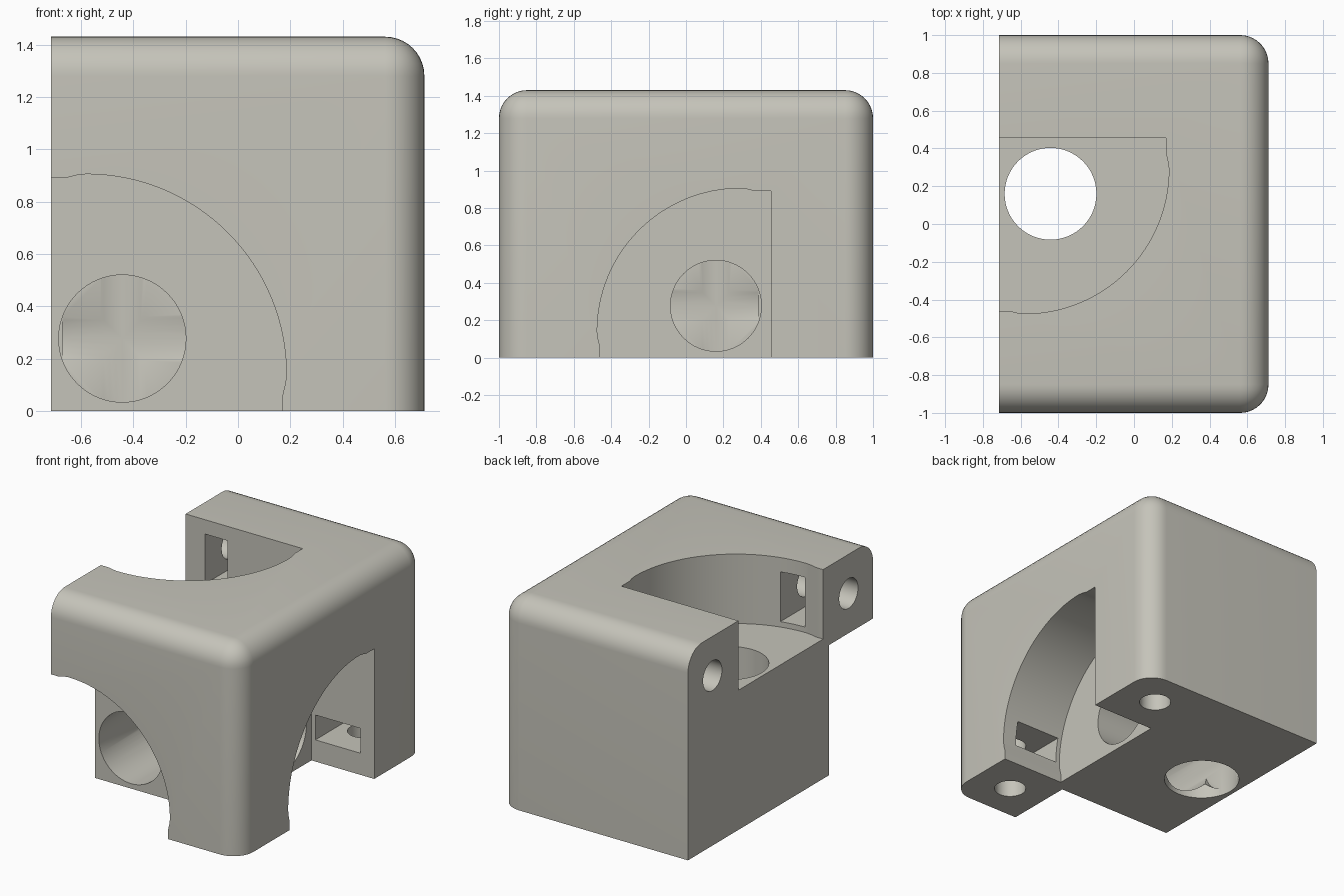
import bpy, bmesh, math
from mathutils import Matrix, Vector

if "Cube" in bpy.data.objects:
    bpy.data.objects.remove(bpy.data.objects["Cube"])

X0, X1, H = -0.715, 0.712, 1.43      # left face, right face, height
DEPTH = 0.475                        # pocket depth
CENTRE = Vector((-0.58, 0.29, 0.14)) # shared centre of the pocket arcs
BORE = Vector((-0.442, 0.16, 0.277)) # crossing point of the three bores


def make_object(name, bm):
    bmesh.ops.recalc_face_normals(bm, faces=bm.faces)
    mesh = bpy.data.meshes.new(name)
    bm.to_mesh(mesh)
    bm.free()
    obj = bpy.data.objects.new(name, mesh)
    bpy.context.collection.objects.link(obj)
    return obj


def box(name, lo, hi):
    bm = bmesh.new()
    bmesh.ops.create_cube(bm, size=1)
    for v in bm.verts:
        v.co = Vector([(lo[i] + hi[i]) / 2 + v.co[i] * (hi[i] - lo[i]) for i in range(3)])
    return make_object(name, bm)


def cylinder(name, axis, start, end, centre, radius, sides=64):
    """Cylinder along axis 0/1/2 between two coordinates."""
    bm = bmesh.new()
    bmesh.ops.create_cone(bm, cap_ends=True, segments=sides, radius1=radius,
                          radius2=radius, depth=end - start)
    turn = [Matrix.Rotation(math.pi / 2, 4, 'Y'),
            Matrix.Rotation(math.pi / 2, 4, 'X'), Matrix.Identity(4)][axis]
    pos = Vector(centre)
    pos[axis] = (start + end) / 2
    bmesh.ops.transform(bm, matrix=Matrix.Translation(pos) @ turn, verts=bm.verts)
    return make_object(name, bm)


def pocket(name, u_dir, v_dir, axis, start, end, u_back, v_back):
    """Quarter-round profile with small flats, extruded along an axis."""
    r, flat = 0.765, 0.75
    prof = [(-u_back, -v_back), (flat, -v_back), (flat, -0.08), (r - 0.004, -0.035)]
    prof += [(r * math.cos(math.pi / 2 * i / 32), r * math.sin(math.pi / 2 * i / 32))
             for i in range(33)]
    prof += [(-0.035, r - 0.004), (-0.08, flat), (-u_back, flat)]
    bm = bmesh.new()
    verts = []
    for u, v in prof:
        p = CENTRE + Vector(u_dir) * u + Vector(v_dir) * v
        p[axis] = start
        verts.append(bm.verts.new(p))
    face = bm.faces.new(verts)
    ext = bmesh.ops.extrude_face_region(bm, geom=[face])
    for v in ext['geom']:
        if isinstance(v, bmesh.types.BMVert):
            v.co[axis] = end
    return make_object(name, bm)


# Body block with rounded outer edges; left face and bottom stay sharp
body = box("corner_bracket", (X0, -1, 0), (X1, 1, H))
bm = bmesh.new()
bm.from_mesh(body.data)
outer = [e for e in bm.edges
         if not all(abs(v.co.x - X0) < 1e-4 for v in e.verts)
         and not all(abs(v.co.z) < 1e-4 for v in e.verts)]
bmesh.ops.bevel(bm, geom=outer, offset=0.15, offset_type='OFFSET', segments=10,
                profile=0.5, affect='EDGES')
bm.to_mesh(body.data)
bm.free()

# Three quarter-round pockets: front, right and top
cutters = [
    pocket("front_pocket", (1, 0, 0), (0, 0, 1), 1, -1.2, -1 + DEPTH, 0.3, 0.3),
    pocket("right_pocket", (0, -1, 0), (0, 0, 1), 0, X1 - DEPTH, X1 + 0.2, 0.165, 0.3),
    pocket("top_pocket", (1, 0, 0), (0, -1, 0), 2, H - DEPTH, H + 0.2, 0.3, 0.165),
]

# Three crossing bores, the vertical one runs right through
cutters += [
    cylinder("vertical_bore", 2, -0.2, H + 0.1, BORE, 0.243),
    cylinder("depth_bore", 1, -1.1, BORE.y + 0.228, BORE, 0.243),
    cylinder("cross_bore", 0, BORE.x - 0.228, X1 + 0.1, BORE, 0.243),
]

# Bolt holes and nut slots, repeated on the front and back arms
BX, BZ = X1 - 0.275, H - 0.268
for side in (-1, 1):
    y = 0.735 * side
    y_lo, y_hi = sorted((0.44 * side, 0.9 * side))
    cutters += [
        cylinder("side_bolt_hole", 0, X0 - 0.1, X0 + 0.62, (0, y, BZ), 0.102, 32),
        cylinder("bottom_bolt_hole", 2, -0.1, 0.62, (BX, y, 0), 0.102, 32),
        box("side_nut_slot", (X0 + 0.148, y_lo, BZ - 0.17), (X0 + 0.318, y_hi, BZ + 0.17)),
        box("bottom_nut_slot", (BX - 0.17, y_lo, 0.148), (BX + 0.17, y_hi, 0.318)),
    ]

# Cut everything out of the block
bpy.context.view_layer.objects.active = body
for cutter in cutters:
    cutter.hide_render = True
    mod = body.modifiers.new("cut", 'BOOLEAN')
    mod.operation = 'DIFFERENCE'
    mod.solver = 'EXACT'
    mod.object = cutter
    bpy.ops.object.modifier_apply(modifier=mod.name)
    bpy.data.objects.remove(cutter)

# Warm grey finish
grey = bpy.data.materials.new("warm_grey")
grey.diffuse_color = (0.56, 0.55, 0.49, 1)
grey.use_nodes = True
grey.node_tree.nodes["Principled BSDF"].inputs["Base Color"].default_value = grey.diffuse_color
body.data.materials.clear()
body.data.materials.append(grey)
bpy.ops.object.select_all(action='DESELECT')
body.select_set(True)
bpy.ops.object.shade_smooth_by_angle(angle=math.radians(30))
